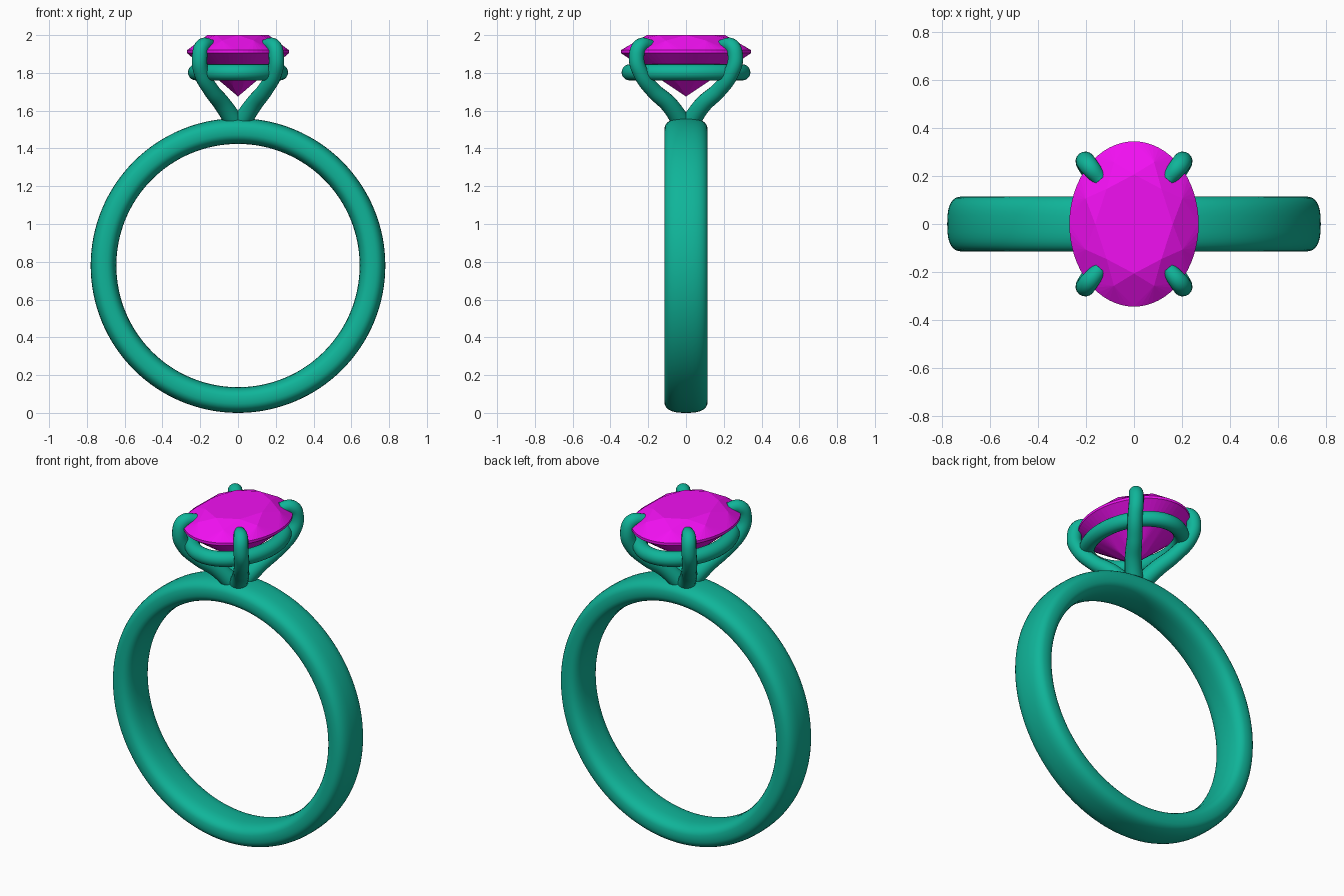
import bpy, bmesh
from math import sin, cos, pi, copysign

if "Cube" in bpy.data.objects:
    bpy.data.objects.remove(bpy.data.objects["Cube"])


def material(name, color):
    m = bpy.data.materials.new(name)
    m.diffuse_color = color
    m.use_nodes = True
    m.node_tree.nodes["Principled BSDF"].inputs["Base Color"].default_value = m.diffuse_color
    return m


METAL = material("teal_metal", (0.005, 0.46, 0.32, 1))
GEM = material("magenta_gem", (0.88, 0.005, 0.88, 1))


def mesh_object(name, bm, mat, smooth):
    bmesh.ops.recalc_face_normals(bm, faces=bm.faces)
    for f in bm.faces:
        f.smooth = smooth
    me = bpy.data.meshes.new(name)
    bm.to_mesh(me)
    bm.free()
    me.materials.append(mat)
    ob = bpy.data.objects.new(name, me)
    bpy.context.collection.objects.link(ob)
    return ob


def loop_surface(name, point, nu, nv, mat):
    """Closed ring: u runs round the ring, v round its cross-section."""
    bm = bmesh.new()
    g = [[bm.verts.new(point(2 * pi * i / nu, 2 * pi * j / nv)) for j in range(nv)]
         for i in range(nu)]
    for i in range(nu):
        for j in range(nv):
            a, b = g[i], g[(i + 1) % nu]
            k = (j + 1) % nv
            bm.faces.new((a[j], b[j], b[k], a[k]))
    return mesh_object(name, bm, mat, True)


def soft(c, n=2.7):
    return copysign(abs(c) ** (2 / n), c)


# Finger band: squared-off oval section swept round the y axis
def band_point(u, v):
    r = 0.712 + 0.068 * soft(cos(v))
    return (r * cos(u), 0.115 * soft(sin(v)), 0.78 + r * sin(u))


loop_surface("band", band_point, 128, 32, METAL)


# Oval support rail under the stone
def rail_point(u, v):
    r = 0.043 * cos(v)
    return ((0.222 + r) * cos(u), (0.298 + r) * sin(u), 1.803 + 0.043 * sin(v))


loop_surface("support_rail", rail_point, 96, 20, METAL)

# Four claws growing from the band and hooking over the stone
PATH = [(0.015, 0.02, 1.535, 1.2), (0.083, 0.092, 1.635, 1.1), (0.143, 0.175, 1.71, 1.0),
        (0.193, 0.24, 1.80, 0.97), (0.203, 0.262, 1.88, 0.97),
        (0.188, 0.242, 1.942, 0.95), (0.14, 0.185, 1.945, 0.75)]
cu = bpy.data.curves.new("claws", "CURVE")
cu.dimensions = "3D"
cu.bevel_depth = 0.042
cu.bevel_resolution = 6
cu.use_fill_caps = True
for sx in (-1, 1):
    for sy in (-1, 1):
        sp = cu.splines.new("BEZIER")
        sp.resolution_u = 10
        sp.bezier_points.add(len(PATH) - 1)
        for p, (x, y, z, r) in zip(sp.bezier_points, PATH):
            p.co = (sx * x, sy * y, z)
            p.radius = r
            p.handle_left_type = p.handle_right_type = "AUTO"
cu.materials.append(METAL)
claws = bpy.data.objects.new("claws", cu)
bpy.context.collection.objects.link(claws)
bpy.context.view_layer.objects.active = claws
claws.select_set(True)
bpy.ops.object.convert(target="MESH")

# Oval brilliant-cut stone
bm = bmesh.new()
N = 64
STEP = N // 8


def gv(r, i, z):
    a = 2 * pi * i / N
    return bm.verts.new((0.27 * r * cos(a), 0.345 * r * sin(a), z))


upper = [gv(1, i, 1.92) for i in range(N)]
lower = [gv(1, i, 1.905) for i in range(N)]
table = [gv(0.6, k * STEP, 2.0) for k in range(8)]
star = [gv(0.81, (k + 0.5) * STEP, 1.971) for k in range(8)]
pav = [gv(0.25, (k + 0.5) * STEP, 1.728) for k in range(8)]
culet = gv(0, 0, 1.675)
bm.faces.new(table)
for i in range(N):
    j = (i + 1) % N
    k = i // STEP
    bm.faces.new((upper[i], lower[i], lower[j], upper[j]))
    bm.faces.new((star[k], upper[i], upper[j]))
    bm.faces.new((pav[k], lower[j], lower[i]))
for k in range(8):
    bm.faces.new((table[k], star[k], table[(k + 1) % 8]))
    bm.faces.new((table[k], star[k - 1], upper[k * STEP], star[k]))
    bm.faces.new((culet, pav[k], lower[k * STEP], pav[k - 1]))
mesh_object("gemstone", bm, GEM, False)
